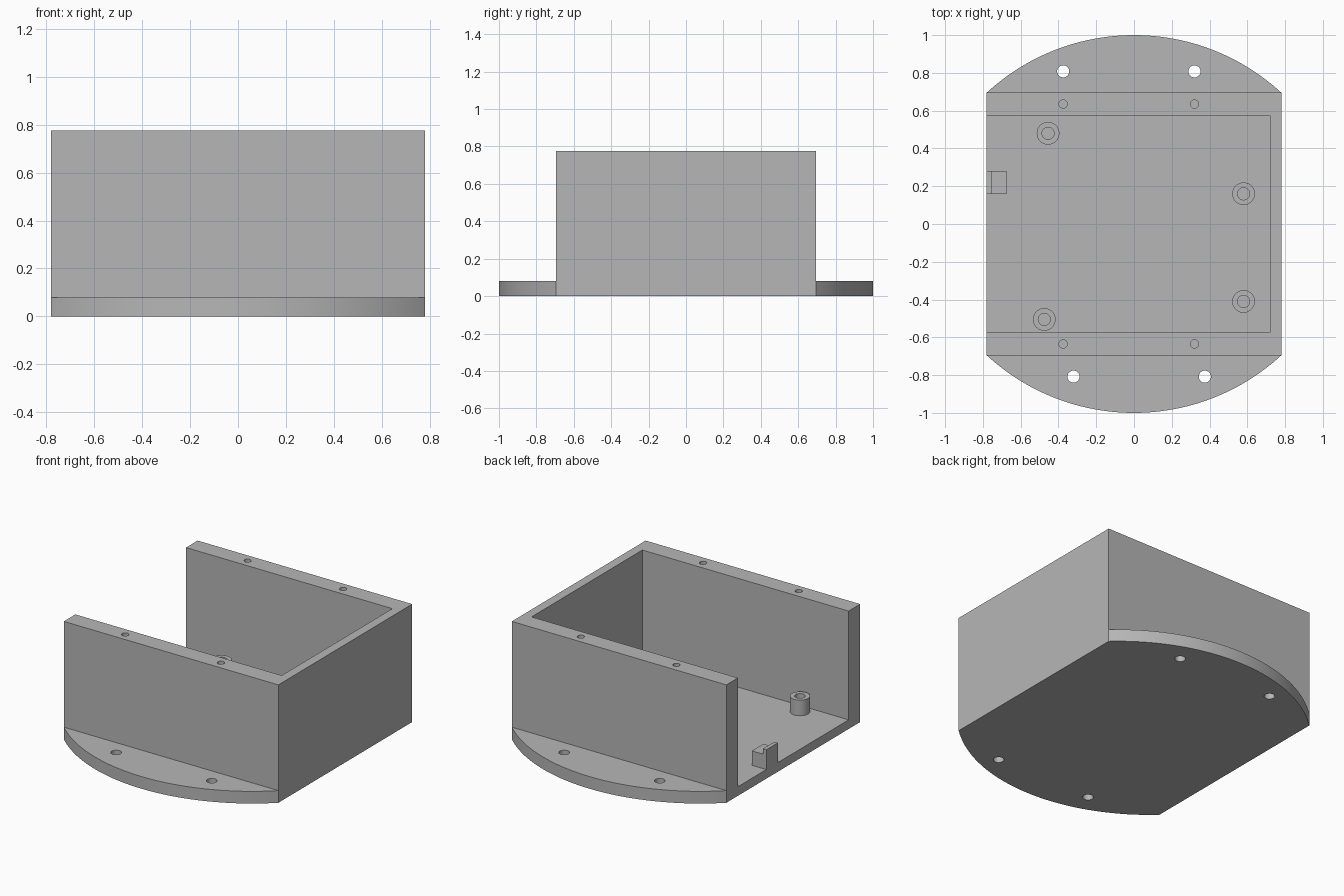
import bpy, bmesh
from math import sin, cos, asin, pi, radians
from mathutils import Matrix

if "Cube" in bpy.data.objects:
    bpy.data.objects.remove(bpy.data.objects["Cube"])

grey = bpy.data.materials.new("plain grey")
grey.use_nodes = True
grey.diffuse_color = (0.47, 0.47, 0.47, 1)
grey.node_tree.nodes["Principled BSDF"].inputs["Base Color"].default_value = grey.diffuse_color

HALF_X, HALF_Y, HEIGHT = 0.78, 0.695, 0.775
INNER_Y, INNER_X = 0.575, 0.72
FLOOR, FLANGE = 0.06, 0.08


def finish(name, bm):
    bmesh.ops.recalc_face_normals(bm, faces=bm.faces)
    mesh = bpy.data.meshes.new(name)
    bm.to_mesh(mesh)
    bm.free()
    mesh.materials.append(grey)
    obj = bpy.data.objects.new(name, mesh)
    bpy.context.collection.objects.link(obj)
    return obj


def prism(name, points, low, high, turn=None):
    """Extrude a flat outline from low to high."""
    bm = bmesh.new()
    face = bm.faces.new([bm.verts.new((x, y, low)) for x, y in points])
    top = bmesh.ops.extrude_face_region(bm, geom=[face])["geom"]
    verts = [v for v in top if isinstance(v, bmesh.types.BMVert)]
    bmesh.ops.translate(bm, verts=verts, vec=(0, 0, high - low))
    if turn:
        bm.transform(turn)
    return finish(name, bm)


def rectangle(x0, x1, y0, y1):
    return [(x0, y0), (x1, y0), (x1, y1), (x0, y1)]


def circle(x, y, r, n=40):
    return [(x + r * cos(2 * pi * i / n), y + r * sin(2 * pi * i / n)) for i in range(n)]


def combine(obj, other, operation):
    mod = obj.modifiers.new("join", "BOOLEAN")
    mod.operation, mod.solver, mod.object = operation, "EXACT", other
    bpy.context.view_layer.objects.active = obj
    bpy.ops.object.modifier_apply(modifier=mod.name)
    bpy.data.objects.remove(other)


def smooth(obj):
    bpy.ops.object.select_all(action="DESELECT")
    obj.select_set(True)
    bpy.context.view_layer.objects.active = obj
    bpy.ops.object.shade_smooth_by_angle(angle=radians(30))


# Base plate outline: straight sides and a shallow arc at front and back
rise = 1 - HALF_Y
radius = (HALF_X ** 2 + rise ** 2) / (2 * rise)
spread = asin(HALF_X / radius)
steps = 48
arc = []
for i in range(steps + 1):
    a = spread * (1 - 2 * i / steps)
    arc.append((radius * sin(a), 1 - radius + radius * cos(a)))
outline = arc + [(-x, -y) for x, y in arc]

# Housing: flanged base and box, hollowed and open on one side
housing = prism("housing", outline, 0, FLANGE)
combine(housing, prism("box", rectangle(-HALF_X, HALF_X, -HALF_Y, HALF_Y), 0, HEIGHT), "UNION")
combine(housing, prism("cavity", rectangle(-1, INNER_X, -INNER_Y, INNER_Y), FLOOR, 1), "DIFFERENCE")

# Mounting holes through the flanges and screw holes in the wall tops
for side in (1, -1):
    for x in (-0.375, 0.32):
        combine(housing, prism("hole", circle(x * side, 0.808 * side, 0.032), -0.1, 0.2), "DIFFERENCE")
        combine(housing, prism("hole", circle(x, 0.635 * side, 0.022), HEIGHT - 0.3, 1), "DIFFERENCE")
smooth(housing)

# Hollow standoffs on the floor
for i, (x, y) in enumerate([(-0.455, 0.48), (0.58, 0.16), (0.58, -0.41), (-0.475, -0.505)]):
    bm = bmesh.new()
    profile = [(0.032, FLOOR), (0.032, 0.163), (0.06, 0.163), (0.06, FLOOR)]
    verts = [bm.verts.new((r, 0, z)) for r, z in profile]
    edges = [bm.edges.new(pair) for pair in zip(verts, verts[1:])]
    bmesh.ops.spin(bm, geom=verts + edges, cent=(0, 0, 0), axis=(0, 0, 1), angle=2 * pi, steps=40)
    bmesh.ops.remove_doubles(bm, verts=bm.verts, dist=0.0001)
    bm.transform(Matrix.Translation((x, y, 0)))
    smooth(finish(f"standoff_{i + 1}", bm))

# Stepped stop block at the open edge, its profile drawn in x and z
stop = [(-HALF_X, FLOOR), (-0.675, FLOOR), (-0.675, 0.155), (-0.755, 0.155),
        (-0.755, 0.19), (-HALF_X, 0.19)]
prism("stop_block", stop, -0.28, -0.16, Matrix.Rotation(pi / 2, 4, "X"))
